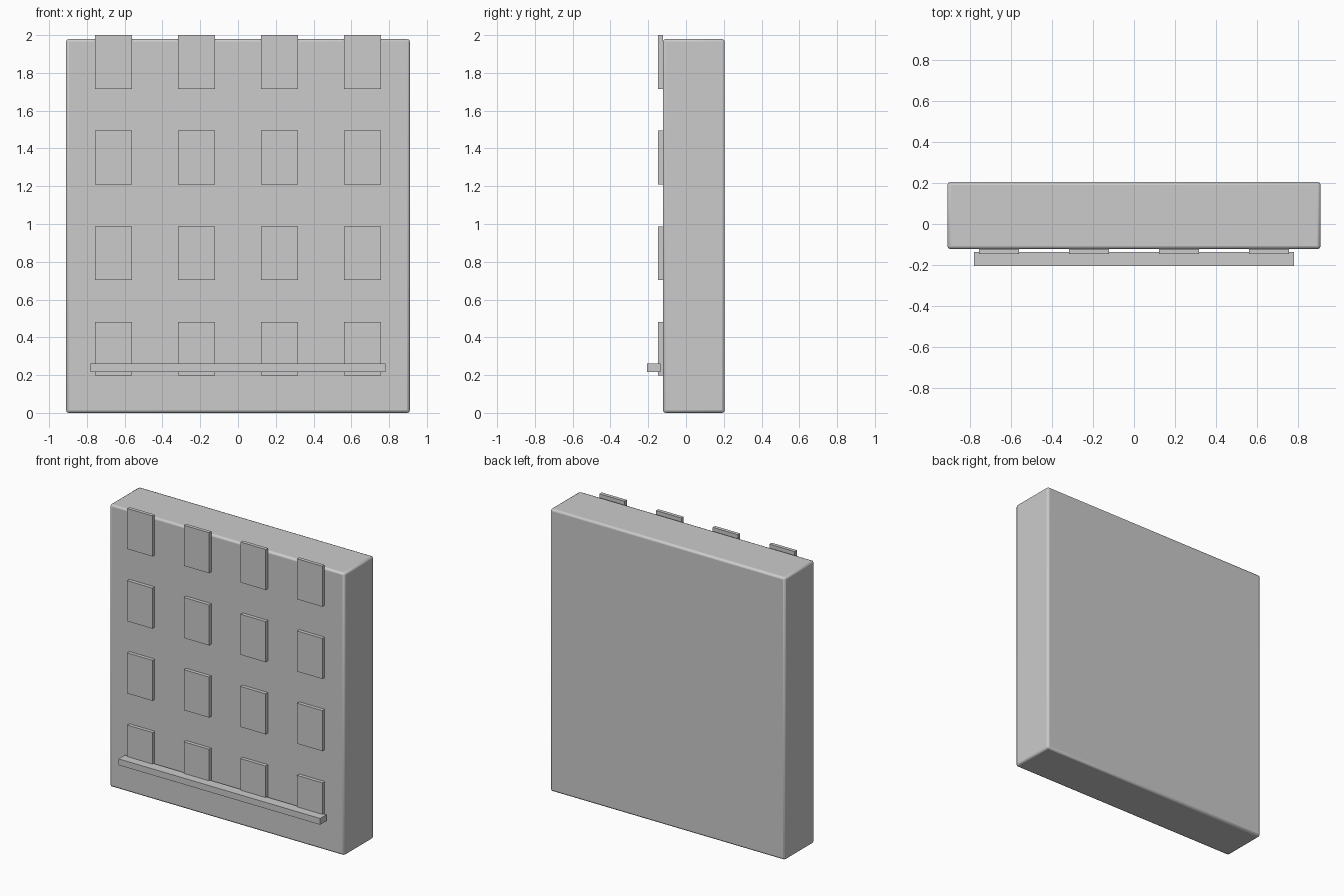
import bpy

if "Cube" in bpy.data.objects:
    bpy.data.objects.remove(bpy.data.objects["Cube"])


def box(name, lo, hi):
    """Axis-aligned box between two corners."""
    size = [b - a for a, b in zip(lo, hi)]
    bpy.ops.mesh.primitive_cube_add(size=1, location=[(a + b) / 2 for a, b in zip(lo, hi)])
    obj = bpy.context.object
    obj.name = name
    obj.scale = size
    bpy.ops.object.transform_apply(location=False, rotation=False, scale=True)
    return obj


# Main slab with softly rounded edges
slab = box("building_slab", (-0.91, -0.122, 0.0), (0.91, 0.205, 1.979))
bevel = slab.modifiers.new("edge_round", 'BEVEL')
bevel.width = 0.014
bevel.segments = 2
bpy.ops.object.shade_smooth_by_angle()

# Four by four grid of thin window panels; the top row rises above the slab
W, H = 0.196, 0.284
for row in range(4):
    z = 0.34 + row * 0.506
    for col in range(4):
        x = (col - 1.5) * 0.4393
        box(f"window_panel_{row + 1}_{col + 1}",
            (x - W / 2, -0.147, z - H / 2), (x + W / 2, -0.122, z + H / 2))

# Long ledge across the bottom row
box("front_ledge", (-0.781, -0.206, 0.217), (0.781, -0.136, 0.261))
